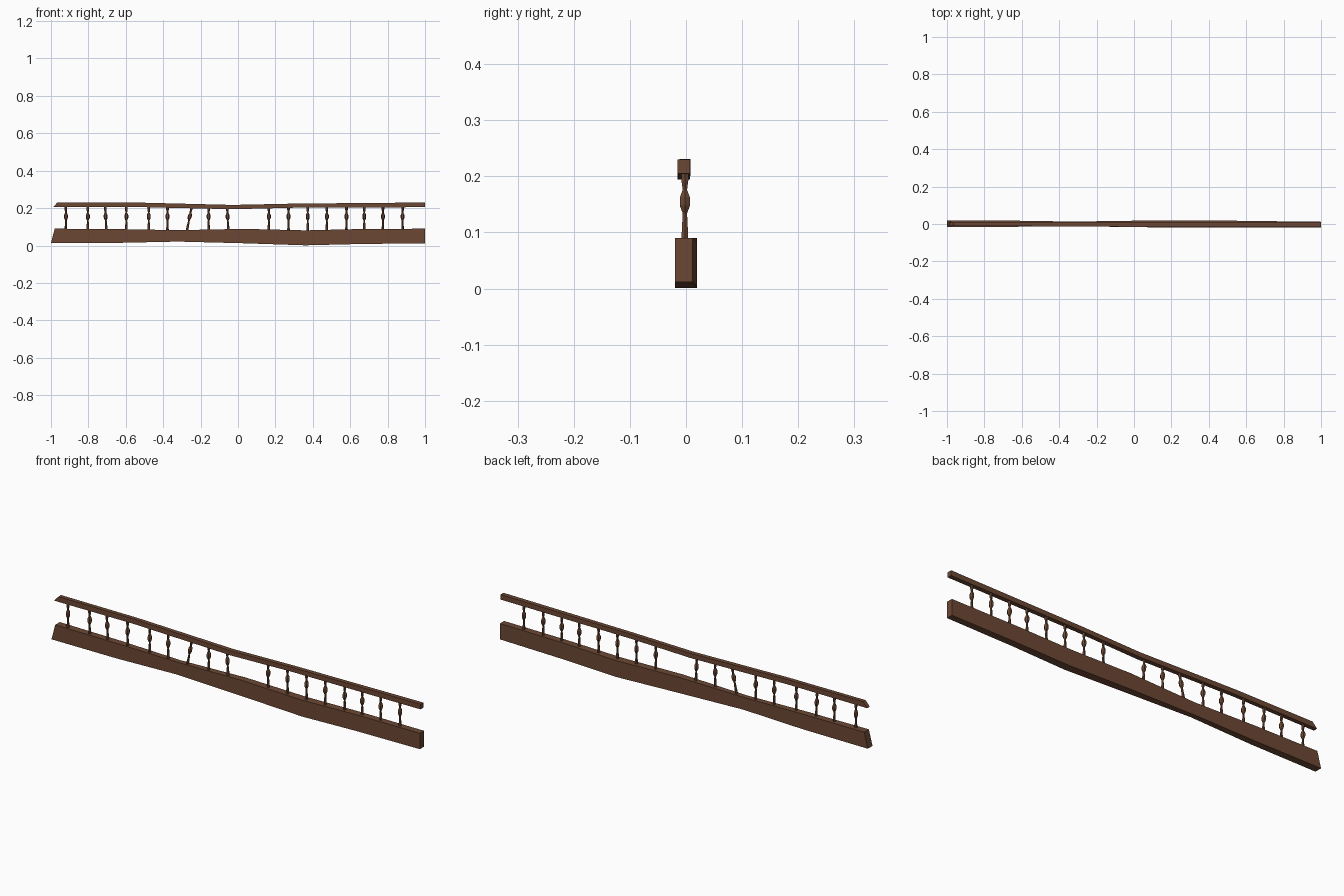
import bpy, bmesh, math
from mathutils import Vector

if "Cube" in bpy.data.objects:
    bpy.data.objects.remove(bpy.data.objects["Cube"])

wood = bpy.data.materials.new("brown_wood")
wood.diffuse_color = (0.15, 0.064, 0.034, 1)
wood.use_nodes = True
wood.node_tree.nodes["Principled BSDF"].inputs["Base Color"].default_value = wood.diffuse_color


def finish(bm, name):
    bmesh.ops.recalc_face_normals(bm, faces=bm.faces)
    me = bpy.data.meshes.new(name)
    bm.to_mesh(me)
    bm.free()
    me.materials.append(wood)
    ob = bpy.data.objects.new(name, me)
    bpy.context.collection.objects.link(ob)
    return ob


def beam(name, sections):
    """Warped plank. Section: x bottom, x top, y front, y back, z bottom, z top."""
    bm = bmesh.new()
    rings = []
    for xb, xt, y0, y1, z0, z1 in sections:
        rings.append([bm.verts.new(p) for p in
                      ((xb, y0, z0), (xb, y1, z0), (xt, y1, z1), (xt, y0, z1))])
    for a, b in zip(rings, rings[1:]):
        for i in range(4):
            j = (i + 1) % 4
            bm.faces.new((a[i], a[j], b[j], b[i]))
    bm.faces.new(rings[0])
    bm.faces.new(rings[-1])
    return finish(bm, name)


# Bottom beam, uneven hand-cut timber with a slanted left end
beam("bottom_beam", [
    (-1.0, -0.98, -0.016, 0.020, 0.014, 0.090),
    (-0.65, -0.65, -0.015, 0.018, 0.014, 0.088),
    (-0.32, -0.32, -0.012, 0.013, 0.021, 0.082),
    (0.03, 0.03, -0.017, 0.018, 0.012, 0.089),
    (0.36, 0.36, -0.020, 0.020, 0.001, 0.081),
    (0.65, 0.65, -0.019, 0.016, 0.008, 0.088),
    (1.0, 1.0, -0.020, 0.012, 0.012, 0.090)])

# Top rail, sagging slightly in the middle
beam("top_rail", [
    (-0.988, -0.965, -0.012, 0.008, 0.205, 0.231),
    (-0.55, -0.55, -0.012, 0.008, 0.206, 0.230),
    (-0.03, -0.03, -0.015, 0.007, 0.194, 0.217),
    (0.30, 0.30, -0.014, 0.007, 0.202, 0.224),
    (1.0, 1.0, -0.015, 0.007, 0.205, 0.230)])

# Turned balusters: (height, radius) profile, six sided
PROFILE = [(0.078, 0.007), (0.100, 0.0065), (0.134, 0.0045), (0.148, 0.0105),
           (0.162, 0.0105), (0.176, 0.0045), (0.192, 0.007), (0.208, 0.007)]


def baluster(name, x, lean):
    bm = bmesh.new()
    rings = []
    for z, r in PROFILE:
        cx = x + lean * (z - 0.145) / 0.06
        rings.append([bm.verts.new(Vector((cx + r * math.cos(math.tau * k / 6),
                                           -0.002 + r * math.sin(math.tau * k / 6), z)))
                      for k in range(6)])
    for a, b in zip(rings, rings[1:]):
        for i in range(6):
            j = (i + 1) % 6
            bm.faces.new((a[i], a[j], b[j], b[i]))
    bm.faces.new(rings[0])
    bm.faces.new(rings[-1])
    finish(bm, name)


XS = [-0.92, -0.803, -0.707, -0.597, -0.477, -0.377, -0.26, -0.157, -0.055,
      0.165, 0.27, 0.373, 0.475, 0.58, 0.675, 0.775, 0.88]
LEANS = {2: -0.003, 6: 0.012, 8: -0.003}
for n, x in enumerate(XS):
    baluster(f"baluster_{n + 1}", x, LEANS.get(n, 0))
